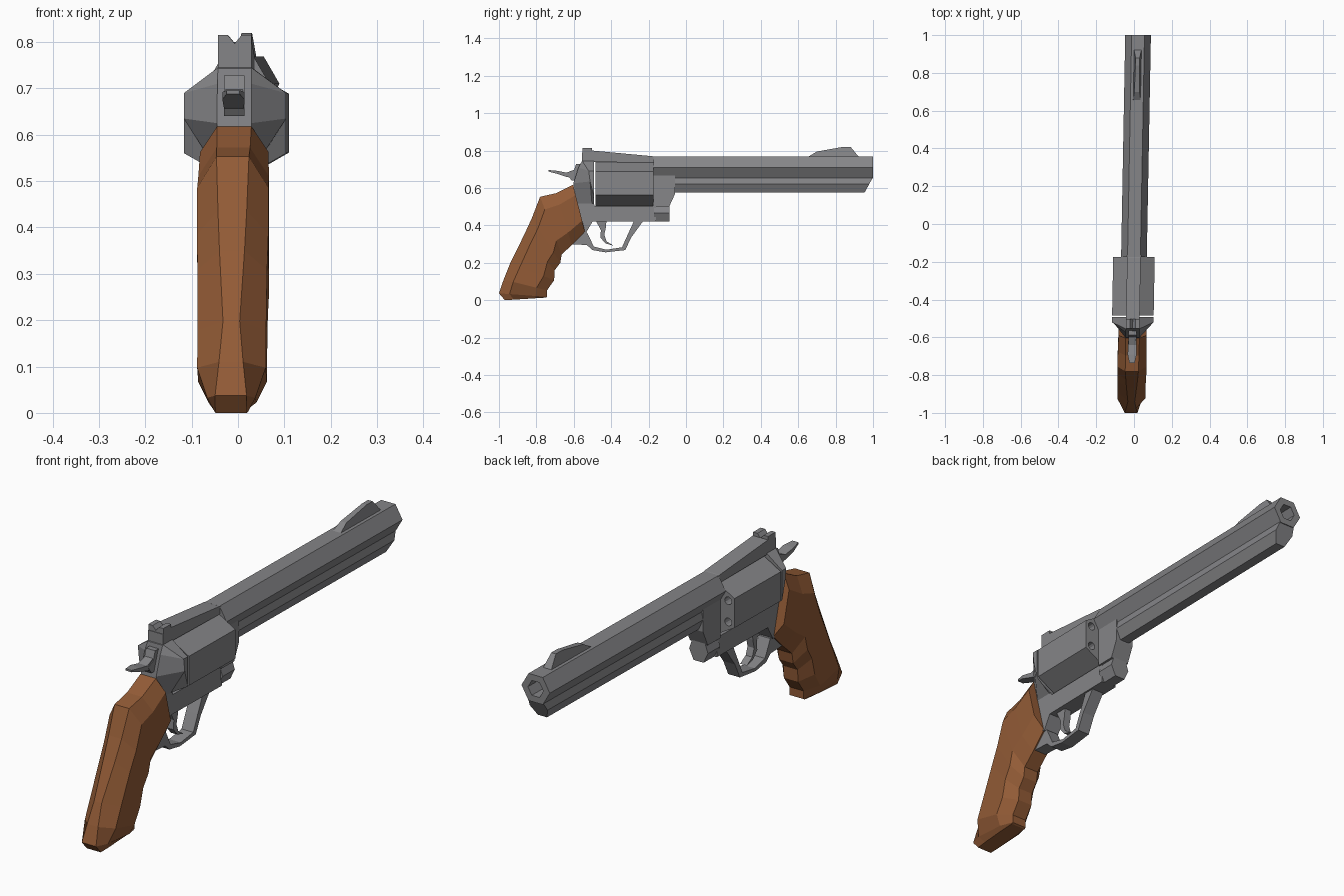
import bpy, bmesh, math


def material(name, rgb):
    m = bpy.data.materials.new(name)
    m.diffuse_color = (*rgb, 1)
    return m


STEEL = material("grey steel", (0.235, 0.235, 0.245))
WOOD = material("brown wood", (0.29, 0.105, 0.037))


def make(name, verts, faces, mat=STEEL):
    """Mesh object with the slight sideways skew shared by every part."""
    me = bpy.data.meshes.new(name)
    me.from_pydata([(x + 0.003 + 0.0185 * y, y, z) for x, y, z in verts], [], faces)
    bm = bmesh.new()
    bm.from_mesh(me)
    bmesh.ops.recalc_face_normals(bm, faces=bm.faces)
    bm.to_mesh(me)
    bm.free()
    me.materials.append(mat)
    ob = bpy.data.objects.new(name, me)
    bpy.context.collection.objects.link(ob)
    return ob


def loft(name, rings, mat=STEEL, closed=False):
    """Skin between rings of equal length; cap both ends unless closed."""
    n, k = len(rings[0]), len(rings)
    verts = [p for r in rings for p in r]
    faces = []
    for i in range(k if closed else k - 1):
        a, b = i * n, ((i + 1) % k) * n
        faces += [(a + j, a + (j + 1) % n, b + (j + 1) % n, b + j) for j in range(n)]
    if not closed:
        faces += [tuple(range(n)), tuple(range((k - 1) * n, k * n))]
    return make(name, verts, faces, mat)


def plate(name, yz, w, mat=STEEL):
    """Side profile extruded across the width; w is the half width."""
    return loft(name, [[(s * w, y, z) for y, z in yz] for s in (-1, 1)], mat)


def bar(name, xz, y0, y1):
    """Cross-section extruded along the length."""
    return loft(name, [[(x, y, z) for x, z in xz] for y in (y0, y1)])


def ngon(r, y, z, n=6, phase=0.0, x=0.0):
    return [(x + r * math.cos(phase + i * math.tau / n), y,
             z + r * math.sin(phase + i * math.tau / n)) for i in range(n)]


# Barrel with a hexagonal bore
loft("barrel", [ngon(0.068, -0.175, 0.71), ngon(0.068, 1.0, 0.71),
                ngon(0.037, 1.0, 0.71), ngon(0.037, 0.75, 0.71)])

# Rounded lug under the barrel, chamfered at the muzzle
lug = [(-0.036, 0.655), (-0.043, 0.622), (-0.022, 0.576),
       (0.022, 0.576), (0.043, 0.622), (0.036, 0.655)]
loft("barrel_lug", [[(x, -0.06, z) for x, z in lug],
                    [(x, 0.955 + (z - 0.576) * 0.55, z) for x, z in lug]])

# Front sight ramp, narrower along its crest
sight = [(0.65, 0.765, 0.02), (0.70, 0.795, 0.014), (0.84, 0.82, 0.011),
         (0.88, 0.82, 0.011), (0.925, 0.765, 0.02)]
loft("front_sight", [[(s * w, y, z) for y, z, w in sight] for s in (-1, 1)])

# Drum with six chambers cut into its front
drum = loft("drum", [ngon(0.127, -0.485, 0.625, phase=math.pi / 6),
                     ngon(0.127, -0.175, 0.625, phase=math.pi / 6)])
verts, faces = [], []
for i in range(6):
    a = math.pi / 6 + i * math.pi / 3
    b = len(verts)
    for y in (-0.25, -0.15):
        verts += ngon(0.017, y, 0.625 + 0.092 * math.sin(a), 12, x=0.092 * math.cos(a))
    faces += [(b + j, b + (j + 1) % 12, b + 12 + (j + 1) % 12, b + 12 + j) for j in range(12)]
    faces += [tuple(range(b, b + 12)), tuple(range(b + 12, b + 24))]
cutter = make("chamber_cutter", verts, faces)
cutter.hide_render = True
cutter.hide_viewport = True
cut = drum.modifiers.new("chambers", 'BOOLEAN')
cut.object = cutter
cut.operation = 'DIFFERENCE'
cut.solver = 'EXACT'

# Frame: top strap, lower bar, rear and front block
plate("top_strap", [(-0.555, 0.74), (-0.555, 0.79), (-0.50, 0.80),
                    (-0.18, 0.77), (-0.16, 0.765), (-0.16, 0.735)], 0.036)
plate("lower_frame", [(-0.16, 0.505), (-0.16, 0.42), (-0.50, 0.42), (-0.535, 0.36),
                      (-0.62, 0.36), (-0.602, 0.615), (-0.50, 0.62), (-0.49, 0.505)], 0.036)
plate("front_block", [(-0.176, 0.70), (-0.176, 0.50), (-0.09, 0.50),
                      (-0.058, 0.57), (-0.058, 0.69)], 0.043)
bar("frame_nose", [(-0.024, 0.42), (0.024, 0.42), (0.045, 0.465), (0.03, 0.51),
                   (-0.03, 0.51), (-0.045, 0.465)], -0.17, -0.088)

# Recoil shield tapering back to the frame
half = [(0.036, 0.745), (0.11, 0.69), (0.11, 0.56), (0.036, 0.518)]
back = [(0.036, -0.555, 0.745), (0.11, -0.52, 0.69), (0.11, -0.513, 0.635), (0.036, -0.503, 0.518)]
rear = [(0.036, -0.557, 0.743), (0.037, -0.575, 0.71), (0.037, -0.602, 0.625), (0.036, -0.58, 0.518)]


def mirrored(pts):
    return pts + [(-x, y, z) for x, y, z in reversed(pts)]


loft("recoil_shield", [mirrored([(x, -0.493, z) for x, z in half]),
                       mirrored(back), mirrored(rear)])

# Rear sight with a V notch
bar("rear_sight", [(-0.036, 0.77), (0.036, 0.77), (0.036, 0.815), (0.015, 0.815),
                   (0, 0.797), (-0.015, 0.815), (-0.036, 0.815)], -0.553, -0.502)

# Hammer body and its thumb spur
plate("hammer", [(-0.53, 0.728), (-0.588, 0.728), (-0.60, 0.69), (-0.635, 0.672),
                 (-0.612, 0.64), (-0.55, 0.64)], 0.022)
spur = [(-0.59, 0.70, 0.65, 0.018), (-0.64, 0.682, 0.66, 0.022),
        (-0.69, 0.692, 0.676, 0.024), (-0.735, 0.696, 0.688, 0.014)]
loft("hammer_spur", [[(-w, y, t), (w, y, t), (w, y, b), (-w, y, b)] for y, t, b, w in spur])

# Trigger guard: outer and inner path skinned as a strap
outer = [(-0.62, 0.30), (-0.53, 0.295), (-0.50, 0.268), (-0.43, 0.256),
         (-0.325, 0.268), (-0.292, 0.337), (-0.23, 0.422)]
inner = [(-0.60, 0.38), (-0.528, 0.36), (-0.493, 0.287), (-0.425, 0.27),
         (-0.342, 0.283), (-0.312, 0.35), (-0.275, 0.43)]
g = 0.028
loft("trigger_guard", [[(-g, *o), (g, *o), (g, *i), (-g, *i)] for o, i in zip(outer, inner)])

# Curved trigger
plate("trigger", [(-0.485, 0.43), (-0.425, 0.43), (-0.428, 0.39), (-0.437, 0.35),
                  (-0.425, 0.315), (-0.388, 0.292), (-0.43, 0.303), (-0.458, 0.335),
                  (-0.455, 0.375)], 0.016)

# Grip: octagonal sections given by back point, front point, edge and side half widths
sections = [((-0.604, 0.618), (-0.54, 0.365), 0.037, 0.074),
            ((-0.695, 0.572), (-0.61, 0.295), 0.036, 0.076),
            ((-0.78, 0.553), (-0.665, 0.245), 0.035, 0.077),
            ((-0.825, 0.437), (-0.672, 0.20), 0.031, 0.077),
            ((-0.865, 0.35), (-0.702, 0.16), 0.027, 0.075),
            ((-0.94, 0.198), (-0.705, 0.107), 0.018, 0.074),
            ((-0.975, 0.11), (-0.743, 0.053), 0.026, 0.074),
            ((-1.0, 0.037), (-0.743, 0.018), 0.034, 0.052),
            ((-0.968, 0.0), (-0.75, 0.014), 0.034, 0.036)]
rings = []
for (by, bz), (fy, fz), e, s in sections:
    side = [(w, by + (fy - by) * t, bz + (fz - bz) * t)
            for t, w in ((0, e), (0.22, s), (0.76, s), (1, 0.034))]
    rings.append(mirrored(side))
loft("grip", rings, WOOD)
